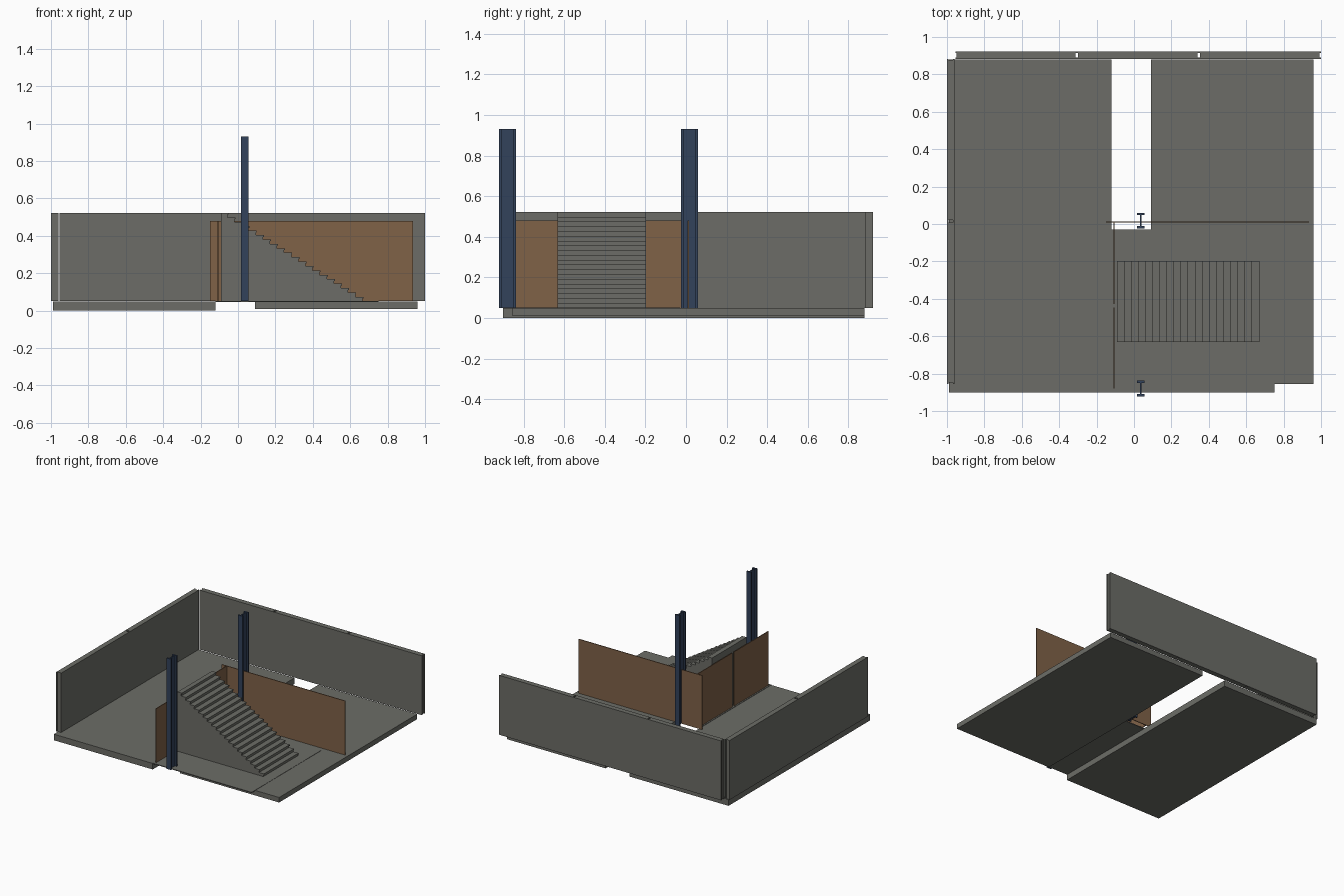
import bpy, bmesh

if "Cube" in bpy.data.objects:
    bpy.data.objects.remove(bpy.data.objects["Cube"])


def material(name, rgb):
    m = bpy.data.materials.new(name)
    m.diffuse_color = (*rgb, 1.0)
    m.use_nodes = True
    m.node_tree.nodes["Principled BSDF"].inputs["Base Color"].default_value = m.diffuse_color
    return m


GREY = material("concrete grey", (0.150, 0.152, 0.135))
BROWN = material("partition brown", (0.215, 0.122, 0.064))
NAVY = material("steel navy", (0.032, 0.054, 0.105))


def prism(name, profile, vec, mat):
    """Extrude a closed polygon of 3D points along vec."""
    bm = bmesh.new()
    face = bm.faces.new([bm.verts.new(p) for p in profile])
    new = bmesh.ops.extrude_face_region(bm, geom=[face])["geom"]
    bmesh.ops.translate(bm, vec=vec, verts=[v for v in new if isinstance(v, bmesh.types.BMVert)])
    bmesh.ops.recalc_face_normals(bm, faces=bm.faces)
    mesh = bpy.data.meshes.new(name)
    bm.to_mesh(mesh)
    bm.free()
    mesh.materials.append(mat)
    ob = bpy.data.objects.new(name, mesh)
    bpy.context.collection.objects.link(ob)
    return ob


def box(name, x, y, z, mat):
    pts = [(x[0], y[0], z[0]), (x[1], y[0], z[0]), (x[1], y[1], z[0]), (x[0], y[1], z[0])]
    return prism(name, pts, (0, 0, z[1] - z[0]), mat)


def wall_panel(name, a, b, t0, t1, along_x):
    """Wall panel with a vertical groove in both ends."""
    g, f, z0, z1 = 0.007, 0.008, 0.05, 0.522
    outline = [(a, t0), (b, t0), (b, t0 + f), (b - g, t0 + f), (b - g, t1 - f), (b, t1 - f),
               (b, t1), (a, t1), (a, t1 - f), (a + g, t1 - f), (a + g, t0 + f), (a, t0 + f)]
    pts = [(u, t, z0) if along_x else (t, u, z0) for u, t in outline]
    return prism(name, pts, (0, 0, z1 - z0), GREY)


# Floor slabs and the thin square plate bridging them
box("left_floor_slab", (-0.99, -0.12), (-0.90, 0.88), (0.0, 0.048), GREY)
box("right_floor_slab", (0.09, 0.96), (-0.855, 0.88), (0.009, 0.049), GREY)
box("floor_plate", (-0.12, 0.75), (-0.90, -0.03), (0.045, 0.051), GREY)

# Outer walls
back = [-0.955, -0.307, 0.346, 1.0]
for i in range(3):
    wall_panel(f"back_wall_{i + 1}", back[i], back[i + 1], 0.882, 0.922, True)
left = [-0.855, 0.014, 0.883]
for i in range(2):
    wall_panel(f"left_wall_{i + 1}", left[i], left[i + 1], -1.0, -0.96, False)

# Thin partitions
box("long_partition", (-0.15, 0.935), (0.008, 0.014), (0.05, 0.48), BROWN)
box("side_partition_front", (-0.109, -0.103), (-0.88, -0.447), (0.05, 0.48), BROWN)
box("side_partition_back", (-0.109, -0.103), (-0.428, 0.008), (0.05, 0.48), BROWN)

# Staircase rising to the left, with slightly undercut risers
STEPS, X0, X1, Z0, Z1 = 20, 0.67, -0.09, 0.05, 0.522
run, rise = (X0 - X1) / STEPS, (Z1 - Z0) / STEPS
profile = [(X1, -0.632, Z0)]
for i in range(STEPS):
    x, z = X0 - i * run, Z0 + i * rise
    profile += [(x - 0.005, -0.632, z), (x - 0.005, -0.632, z + rise * 0.6),
                (x, -0.632, z + rise * 0.6), (x, -0.632, z + rise)]
profile.append((X1, -0.632, Z1))
prism("staircase", profile, (0, 0.434, 0), GREY)

# I-beam columns
for name, y0 in (("front_column", -0.921), ("rear_column", -0.024)):
    y1, cx, w, h, f = y0 + 0.084, 0.035, 0.02, 0.004, 0.012
    pts = [(-w, y0), (w, y0), (w, y0 + f), (h, y0 + f), (h, y1 - f), (w, y1 - f),
           (w, y1), (-w, y1), (-w, y1 - f), (-h, y1 - f), (-h, y0 + f), (-w, y0 + f)]
    prism(name, [(cx + x, y, 0.05) for x, y in pts], (0, 0, 0.88), NAVY)
